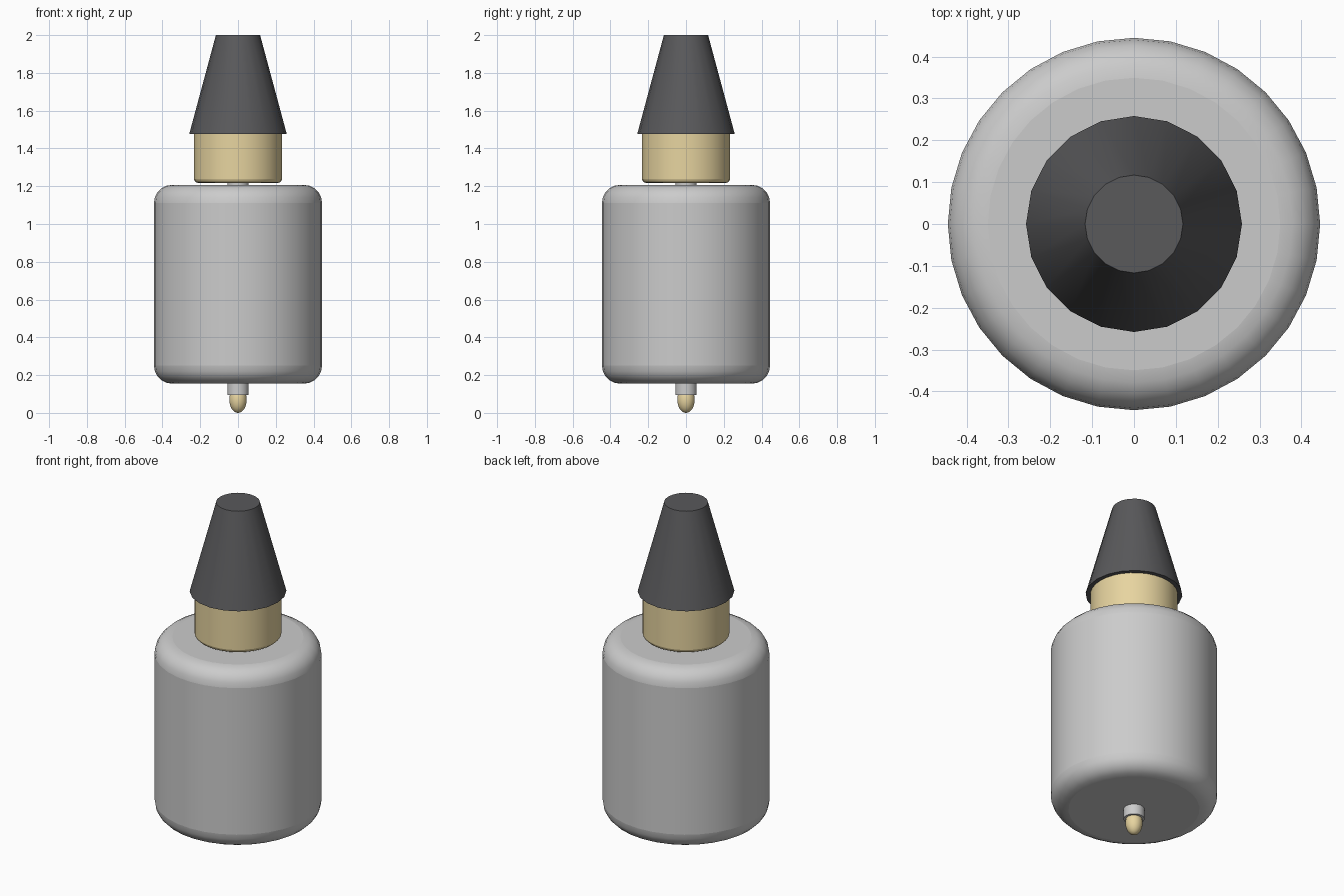
import bpy
from math import radians, sin, cos, pi

if "Cube" in bpy.data.objects:
    bpy.data.objects.remove(bpy.data.objects["Cube"])


def material(name, color):
    m = bpy.data.materials.new(name)
    m.diffuse_color = color
    m.use_nodes = True
    m.node_tree.nodes["Principled BSDF"].inputs["Base Color"].default_value = m.diffuse_color
    return m


brass = material("brass", (0.80, 0.66, 0.35, 1))
dark = material("dark_rubber", (0.10, 0.10, 0.105, 1))


def finish(name, mat=None, bevel=0, segments=3):
    ob = bpy.context.object
    ob.name = name
    bpy.ops.object.transform_apply(location=False, rotation=False, scale=True)
    if mat:
        ob.data.materials.append(mat)
    bpy.ops.object.shade_smooth_by_angle(angle=radians(40))
    if bevel:
        mod = ob.modifiers.new("rounded_rims", 'BEVEL')
        mod.width = bevel
        mod.segments = segments
        mod.limit_method = 'ANGLE'
        mod.angle_limit = radians(60)
        bpy.ops.object.modifier_apply(modifier=mod.name)
        bpy.ops.object.shade_smooth_by_angle(angle=radians(40))
    return ob


def tube(name, r_bottom, r_top, z0, z1, sides, **kw):
    bpy.ops.mesh.primitive_cone_add(vertices=sides, radius1=r_bottom, radius2=r_top,
                                    depth=z1 - z0, location=(0, 0, (z0 + z1) / 2))
    return finish(name, **kw)


# Large rounded body
tube("body", 0.445, 0.445, 0.155, 1.207, 32, bevel=0.095, segments=5)

# Thin shaft running through the body
tube("shaft", 0.056, 0.056, 0.095, 1.24, 32)

# Rounded brass tip
bpy.ops.mesh.primitive_uv_sphere_add(segments=24, ring_count=16, location=(0, 0, 0.07))
bpy.context.object.scale = (0.046, 0.046, 0.07)
finish("tip", mat=brass)

# Brass collar above the body
tube("collar", 0.233, 0.233, 1.218, 1.50, 32, mat=brass, bevel=0.02, segments=3)

# Tapered dark cap
tube("cap", 0.258, 0.117, 1.477, 2.0, 20, mat=dark)
